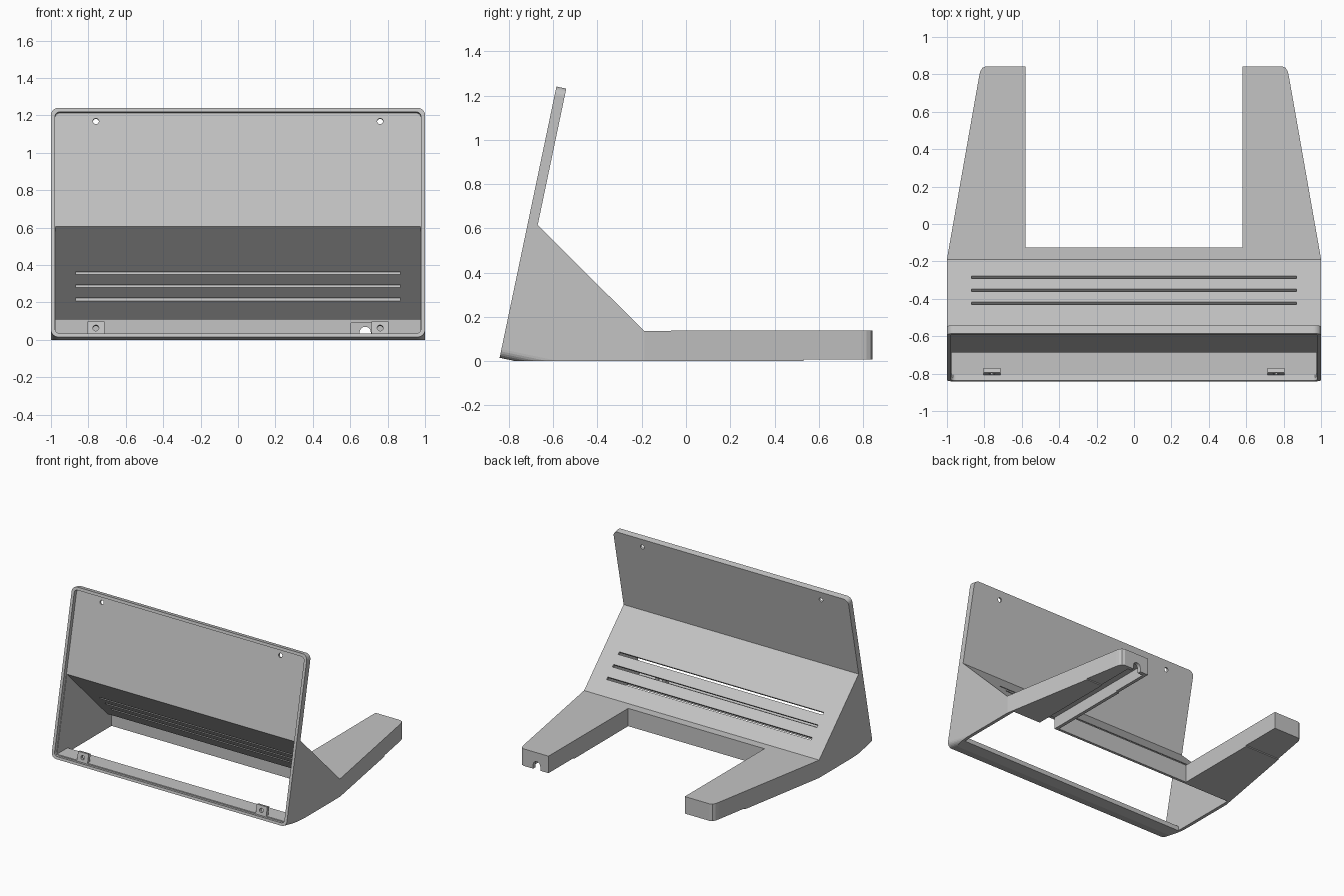
import bpy
import bmesh
from math import cos, sin, pi, radians
from mathutils import Vector

cube = bpy.data.objects.get("Cube")
if cube:
    bpy.data.objects.remove(cube, do_unlink=True)

grey = bpy.data.materials.new("light grey plastic")
grey.use_nodes = True
colour = (0.55, 0.55, 0.55, 1)
grey.diffuse_color = colour
grey.node_tree.nodes["Principled BSDF"].inputs["Base Color"].default_value = colour

# Leaning front plane: u runs up the panel, n runs into the body
LEAN = radians(11.83)
FOOT_Y, FOOT_Z = -0.842, 0.015


def side(p, q, t):
    return Vector((t, p, q))


def plan(p, q, t):
    return Vector((p, q, t))


def back(p, q, t):
    return Vector((p, t, q))


def panel(p, q, t):
    return Vector((p, FOOT_Y + q * sin(LEAN) + t * cos(LEAN),
                   FOOT_Z + q * cos(LEAN) - t * sin(LEAN)))


def prism(name, points, place, start, end):
    """Extrude a closed 2D profile between two depths in the chosen plane."""
    bm = bmesh.new()
    a = [bm.verts.new(place(p, q, start)) for p, q in points]
    b = [bm.verts.new(place(p, q, end)) for p, q in points]
    bm.faces.new(a)
    bm.faces.new(b)
    for i in range(len(a)):
        j = (i + 1) % len(a)
        bm.faces.new((a[i], a[j], b[j], b[i]))
    bmesh.ops.recalc_face_normals(bm, faces=bm.faces)
    mesh = bpy.data.meshes.new(name)
    bm.to_mesh(mesh)
    bm.free()
    mesh.materials.append(grey)
    obj = bpy.data.objects.new(name, mesh)
    bpy.context.collection.objects.link(obj)
    return obj


def combine(target, tool, operation="DIFFERENCE"):
    mod = target.modifiers.new("cut", "BOOLEAN")
    mod.operation = operation
    mod.solver = "EXACT"
    mod.object = tool
    bpy.context.view_layer.objects.active = target
    bpy.ops.object.modifier_apply(modifier=mod.name)
    bpy.data.objects.remove(tool, do_unlink=True)


def arc(cx, cy, r, start, end, steps=6):
    return [(cx + r * cos(start + (end - start) * i / steps),
             cy + r * sin(start + (end - start) * i / steps)) for i in range(steps + 1)]


def rounded(x, low, high, r):
    corners = [(x - r, low + r, -pi / 2), (x - r, high - r, 0),
               (r - x, high - r, pi / 2), (r - x, low + r, pi)]
    return [pt for cx, cy, a in corners for pt in arc(cx, cy, r, a, a + pi / 2)]


def circle(x, y, r):
    return arc(x, y, r, 0, 2 * pi, 24)[:-1]


def rect(x0, y0, x1, y1):
    return [(x0, y0), (x1, y0), (x1, y1), (x0, y1)]


# Outer body: side silhouette trimmed by the plan and the rounded front frame
silhouette = [(-1, 0), (0.53, 0), (0.53, 0.008), (0.9, 0.008), (0.9, 0.139),
              (-0.19, 0.137), (-0.67, 0.615), (-0.506, 1.398), (-1, 1.4)]
body = prism("stand_body", silhouette, side, -1.2, 1.2)
half = [(1.143, -1), (0.828, 0.79), (0.822, 0.815), (0.81, 0.835), (0.79, 0.843),
        (0.58, 0.843), (0.58, -0.125)]
outline = half + [(-x, y) for x, y in reversed(half)]
combine(body, prism("plan_trim", outline, plan, -1, 2), "INTERSECT")
combine(body, prism("frame_trim", rounded(1, 0, 1.252, 0.04), panel, 0, 2.2), "INTERSECT")

# Recessed front and the hollow behind it, open underneath
combine(body, prism("recess", rounded(0.978, 0.02, 1.23, 0.025), panel, -0.1, 0.03))
hollow = [(-0.70, 0.605), (-0.688, 0.605), (-0.193, 0.11), (-0.145, 0.11),
          (-0.145, -0.1), (-0.68, -0.1), (-0.68, 0.035), (-0.82, 0.035)]
combine(body, prism("hollow", hollow, side, -0.975, 0.975))

# Ventilation slots square to the sloping back
for z in (0.23, 0.30, 0.37):
    y = -0.055 - z
    w, d = 0.007, 0.06
    slot = [(y - w - d, z + w - d), (y + w - d, z - w - d),
            (y + w + d, z - w + d), (y - w + d, z + w + d)]
    combine(body, prism("slot", slot, side, -0.87, 0.87))

# Cable channel under the left arm, with an arched exit
combine(body, prism("channel", rect(0.605, -0.16, 0.74, 0.815), plan, -0.1, 0.09))
arch = [(0.65, -0.1), (0.71, -0.1)] + arc(0.68, 0.04, 0.03, 0, pi, 10)
combine(body, prism("cable_exit", arch, back, 0.79, 0.9))

# Screw holes at the top and drilled mounting tabs at the bottom
for sign, label in ((1, "left"), (-1, "right")):
    x = 0.76 * sign
    combine(body, prism("screw_hole", circle(x, 1.185, 0.016), panel, -0.1, 0.1))
    tab = prism("mounting_tab_" + label, rect(x - 0.045, 0.015, x + 0.045, 0.092),
                panel, 0.03, 0.055)
    combine(tab, prism("tab_hole", circle(x, 0.056, 0.016), panel, -0.1, 0.2))
